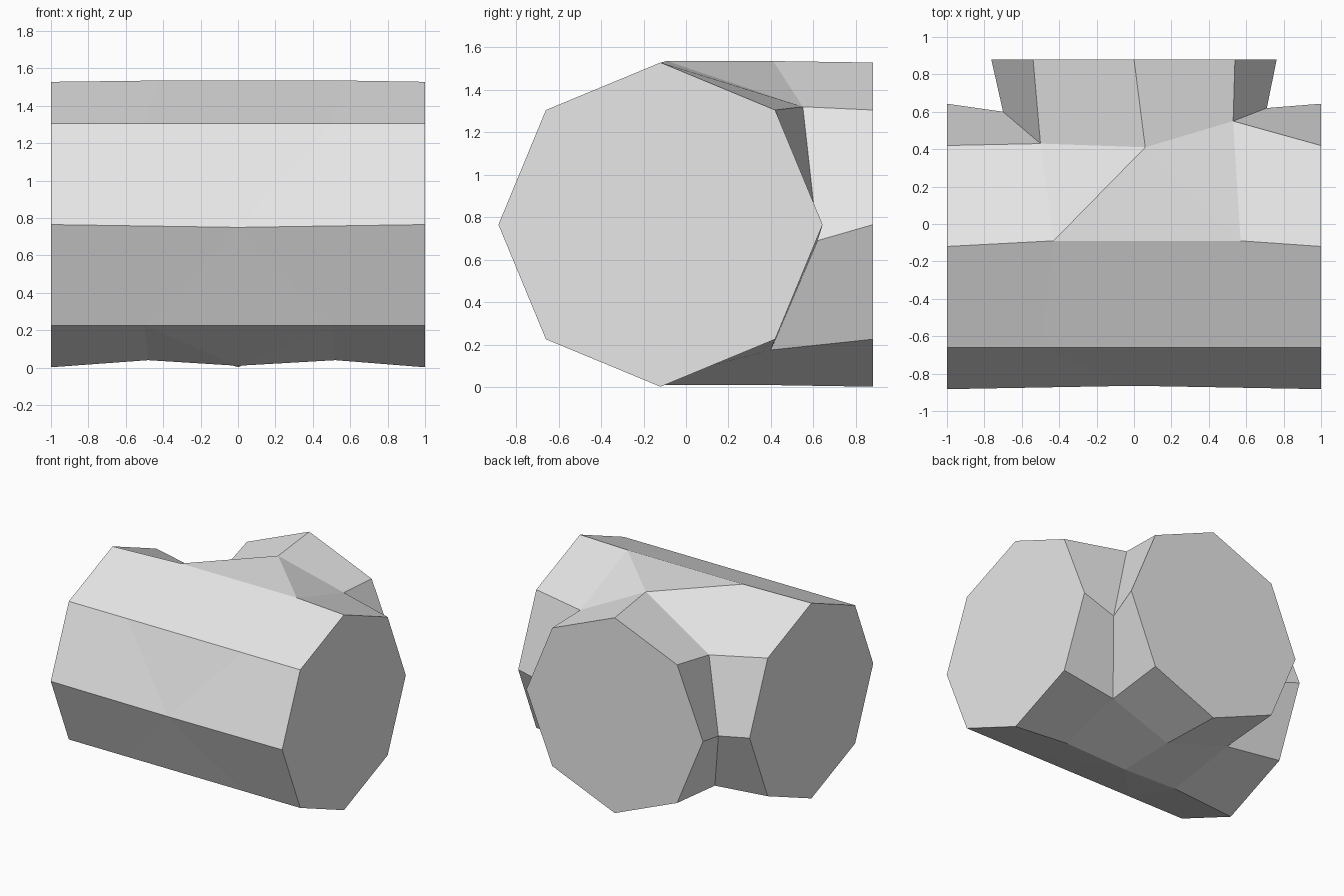
import bpy, bmesh
from math import sin, cos, pi
from mathutils import Vector

cube = bpy.data.objects.get("Cube")
if cube:
    bpy.data.objects.remove(cube, do_unlink=True)

SIDES = 8
RADIUS = 0.763
AXIS_Y, AXIS_Z = -0.12, 0.765

grey = bpy.data.materials.new("plain_grey")
grey.use_nodes = True
grey.diffuse_color = (0.8, 0.8, 0.8, 1)
grey.node_tree.nodes["Principled BSDF"].inputs["Base Color"].default_value = (0.8, 0.8, 0.8, 1)

bm = bmesh.new()


def vert(x, y, z):
    return bm.verts.new((x, y, z))


def ring(centre, side):
    """Octagon of vertices, starting at the top and turning toward side."""
    up = Vector((0, 0, 1))
    angles = [2 * pi * k / SIDES for k in range(SIDES)]
    return [bm.verts.new(centre + RADIUS * (sin(a) * side + cos(a) * up)) for a in angles]


def sleeve(outer, inner):
    """Closed end cap plus a tube wall back to the junction loop."""
    bm.faces.new(outer)
    for k in range(SIDES):
        n = (k + 1) % SIDES
        bm.faces.new((outer[k], outer[n], inner[n], inner[k]))


# Open ends of the three arms
back = Vector((0, 1, 0))
right_end = ring(Vector((1, AXIS_Y, AXIS_Z)), back)
left_end = ring(Vector((-1, AXIS_Y, AXIS_Z)), back)
branch_end = ring(Vector((0, 0.88, AXIS_Z)), Vector((1, 0, 0)))

# Junction points shared by the arms
ridge_top = vert(0.06, 0.41, 1.535)
ridge_low = vert(0.01, 0.38, 0.01)
belly = vert(0, -0.1, 0.01)
nose = vert(0, -0.865, 0.75)
crotch_r = [vert(0.53, 0.55, 1.32), vert(0.71, 0.62, 0.69), vert(0.53, 0.4, 0.175)]
crotch_l = [vert(-0.5, 0.43, 1.2), vert(-0.7, 0.6, 0.685), vert(-0.53, 0.4, 0.175)]
top_r, top_l = vert(0.57, -0.09, 1.535), vert(-0.43, -0.09, 1.535)
low_r, low_l = vert(0.52, AXIS_Y, 0.04), vert(-0.48, AXIS_Y, 0.04)
shoulder = RADIUS * sin(pi / 4)
front_low = [vert(s / 2, AXIS_Y - shoulder, AXIS_Z - shoulder) for s in (1, -1)]
front_high = [vert(s / 2, AXIS_Y - shoulder, AXIS_Z + shoulder) for s in (1, -1)]

# Main tube halves and the rear branch
sleeve(right_end, [top_r, *crotch_r, low_r, front_low[0], nose, front_high[0]])
sleeve(left_end, [top_l, *crotch_l, low_l, front_low[1], nose, front_high[1]])
sleeve(branch_end, [ridge_top, *crotch_r, ridge_low, *reversed(crotch_l)])

# Centre panels: front, top and underside
for panel in (
    (top_l, top_r, front_high[0], front_high[1]),
    (front_high[0], nose, front_high[1]),
    (front_low[0], nose, front_low[1]),
    (front_low[0], front_low[1], belly),
    (front_low[0], belly, low_r),
    (front_low[1], belly, low_l),
    (ridge_top, top_l, top_r),
    (ridge_top, top_r, crotch_r[0]),
    (ridge_top, crotch_l[0], top_l),
    (belly, low_r, crotch_r[2], ridge_low),
    (belly, low_l, crotch_l[2], ridge_low),
):
    bm.faces.new(panel)

bmesh.ops.recalc_face_normals(bm, faces=bm.faces)
mesh = bpy.data.meshes.new("pipe_tee")
bm.to_mesh(mesh)
bm.free()
mesh.materials.append(grey)
tee = bpy.data.objects.new("pipe_tee", mesh)
bpy.context.scene.collection.objects.link(tee)
